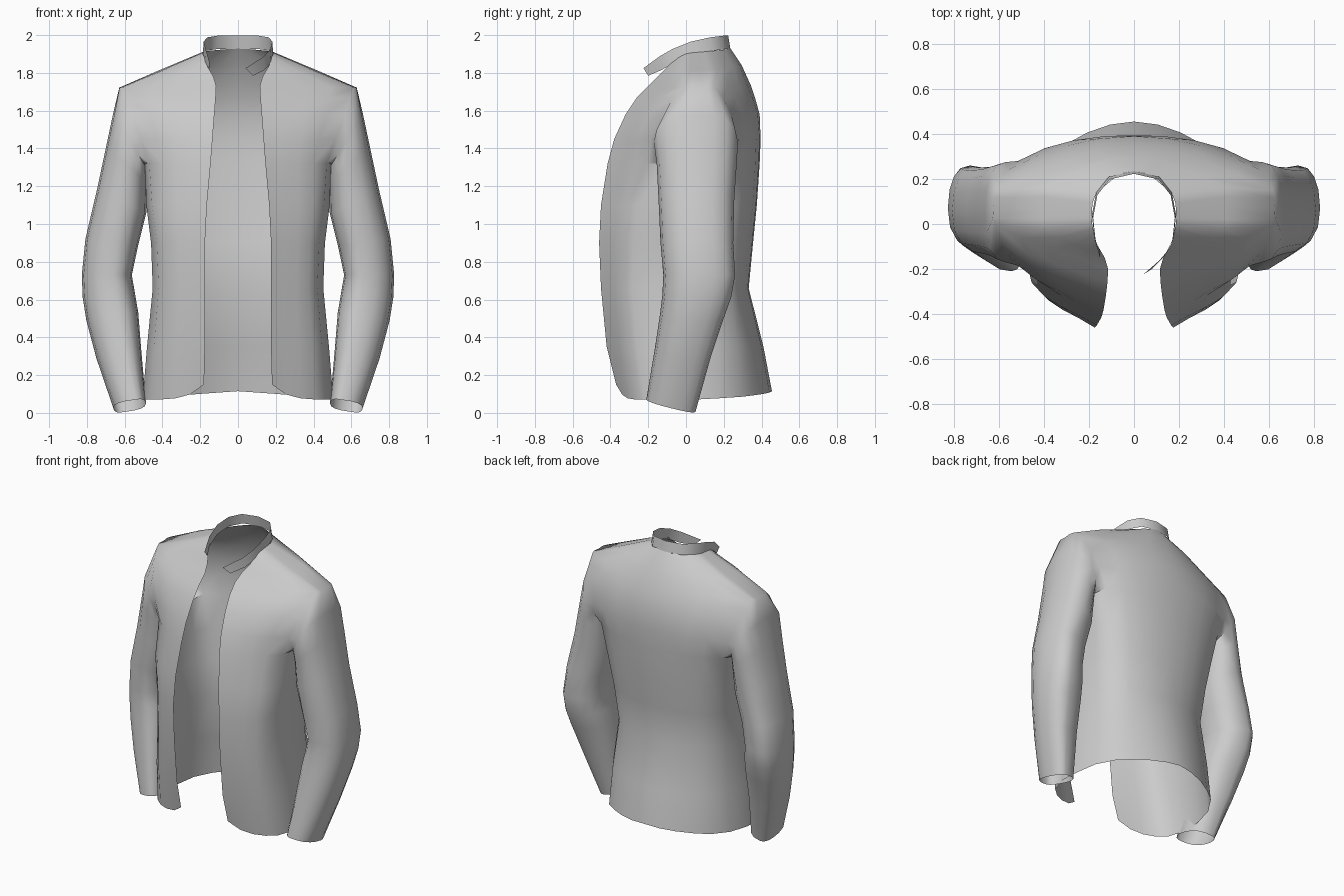
import bpy, bmesh, math
from mathutils import Vector
from mathutils.geometry import interpolate_bezier

if "Cube" in bpy.data.objects:
    bpy.data.objects.remove(bpy.data.objects["Cube"])


def finish(obj):
    bpy.ops.object.select_all(action='DESELECT')
    obj.select_set(True)
    bpy.context.view_layer.objects.active = obj
    bpy.ops.object.shade_smooth_by_angle(angle=math.radians(60))


def new_object(name, bm):
    me = bpy.data.meshes.new(name)
    bm.to_mesh(me)
    bm.free()
    obj = bpy.data.objects.new(name, me)
    bpy.context.collection.objects.link(obj)
    return obj


def half_section(keys, steps):
    """Smooth plan curve through the keys, ending square to the centre line."""
    p = [Vector((k[0], k[1], 0)) for k in keys]
    n = len(p)
    d = [(p[min(i + 1, n - 1)] - p[max(i - 1, 0)]).normalized() for i in range(n)]
    d[-1] = Vector((-1, 0, 0))
    out = [p[0]]
    for i, s in enumerate(steps):
        h = (p[i + 1] - p[i]).length / 3
        out += interpolate_bezier(p[i], p[i] + d[i] * h, p[i + 1] - d[i + 1] * h, p[i + 1], s + 1)[1:]
    return out


# Half torso sections: (z front, z side, z back), front edge, arm front, side, arm back, back y
rows = [
    ((.15, .07, .115), (.18, -.37), (.465, -.22), (.495, .04), (.39, .29), .455),
    ((.35, .35, .35), (.175, -.42), (.445, -.26), (.468, .04), (.375, .27), .41),
    ((.66, .66, .66), (.175, -.45), (.42, -.285), (.435, .03), (.35, .235), .332),
    ((.90, .90, .90), (.175, -.46), (.43, -.28), (.445, .03), (.375, .255), .355),
    ((1.1, 1.1, 1.1), (.165, -.45), (.455, -.26), (.47, .04), (.41, .27), .375),
    ((1.32, 1.32, 1.32), (.145, -.415), (.47, -.20), (.478, .05), (.46, .275), .39),
    ((1.45, 1.45, 1.45), (.135, -.38), (.515, -.185), (.56, .05), (.515, .28), .395),
    ((1.58, 1.58, 1.58), (.125, -.32), (.565, -.13), (.59, .06), (.56, .24), .39),
    ((1.67, 1.67, 1.67), (.118, -.26), (.592, -.07), (.61, .06), (.597, .195), .365),
    ((1.73, 1.72, 1.73), (.115, -.20), (.615, -.005), (.624, .07), (.615, .15), .345),
    ((1.78, 1.81, 1.84), (.13, -.15), (.40, -.02), (.41, .07), (.40, .16), .295),
    ((1.84, 1.908, 1.93), (.165, -.09), (.186, .0), (.187, .05), (.17, .13), .235),
]
steps = (4, 2, 2, 4)
F, S, B = 4, 6, 8          # columns: arm front, side, arm back
PIT, TOP = 5, 9            # rows: armpit and shoulder point

bm = bmesh.new()
grid = []
for r, ((zf, zs, zb), fe, af, sd, ab, cy) in enumerate(rows):
    line = []
    sec = half_section([fe, af, sd, ab, (0, cy)], steps)
    for c, p in enumerate(sec):
        if c < S:          # the hem corner at the front rises sharply
            z = zs + (zf - zs) * (1 - c / S) ** (6 if r == 0 else 2)
        else:
            z = zs + (zb - zs) * (c - S) / (len(sec) - 1 - S)
        line.append(bm.verts.new((p.x, p.y, z)))
    grid.append(line)

# Torso panels, leaving the armhole open
for r in range(len(grid) - 1):
    for c in range(len(grid[0]) - 1):
        if not (PIT <= r < TOP and F <= c < B):
            bm.faces.new((grid[r][c], grid[r][c + 1], grid[r + 1][c + 1], grid[r + 1][c]))

# Sleeve: starts on the armhole loop, then oval rings down to the cuff
ring = [grid[PIT][c] for c in range(F, B + 1)]
ring += [grid[r][B] for r in range(PIT + 1, TOP)]
ring += [grid[TOP][c] for c in range(B, F - 1, -1)]
ring += [grid[r][F] for r in range(TOP - 1, PIT, -1)]
N = len(ring)
# inner x, inner z, outer x, outer z, front y, back y, downward tilt, sideways skew
sleeve = [
    (.48, 1.29, .662, 1.58, -.17, .275, 0, 0),
    (.482, 1.22, .698, 1.41, -.155, .268, 0, 0),
    (.485, 1.06, .747, 1.18, -.145, .255, 0, .01),
    (.53, .88, .808, .92, -.135, .25, 0, .03),
    (.562, .73, .827, .73, -.12, .26, 0, .035),
    (.545, .63, .822, .61, -.125, .24, .03, .035),
    (.528, .53, .803, .49, -.138, .20, .05, .035),
    (.512, .33, .75, .29, -.167, .13, .12, .035),
    (.487, .05, .66, .025, -.21, .05, .25, .03),
]


def soft(v):
    return math.copysign(abs(v) ** .85, v)


for xi, zi, xo, zo, yf, yb, tilt, skew in sleeve:
    nxt = []
    for i in range(N):
        a = math.pi - (i - 2) * math.tau / N
        u, v = soft(math.cos(a)), soft(math.sin(a))
        y = (yf + yb) / 2 + v * (yb - yf) / 2
        nxt.append(bm.verts.new(((xi + xo) / 2 + u * (xo - xi) / 2 + skew * v * (1 - abs(u)), y,
                                 (zi + zo) / 2 + u * (zo - zi) / 2 - tilt * v * (yb - yf) / 2)))
    for i in range(N):
        j = (i + 1) % N
        bm.faces.new((ring[i], ring[j], nxt[j], nxt[i]))
    ring = nxt

bmesh.ops.delete(bm, geom=[v for v in bm.verts if not v.link_faces], context='VERTS')
jacket = new_object("jacket_body", bm)
mod = jacket.modifiers.new("mirror", 'MIRROR')
mod.use_clip = True
finish(jacket)

# Stand collar: one strip, with a loose tab end on the +x side
side = [(.176, -.06, 1.855), (.187, .04, 1.895), (.168, .14, 1.917), (.112, .21, 1.926)]
path = [(.08, -.20, 1.785), (.14, -.13, 1.815)] + side + [(0, .235, 1.928)]
path += [(-x, y, z) for x, y, z in reversed(side)] + [(-.15, -.125, 1.82)]
bm = bmesh.new()
prev = None
for i, (x, y, z) in enumerate(path):
    low = bm.verts.new((x, y, z))
    if i == 0:
        up = bm.verts.new((.04, -.225, 1.825))
    elif i == len(path) - 1:
        up = bm.verts.new((x, y - .03, z + .035))
    else:
        up = bm.verts.new((x * .97, y - .012, z + .071))
    if prev:
        bm.faces.new((prev[0], low, up, prev[1]))
    prev = (low, up)
finish(new_object("collar", bm))
